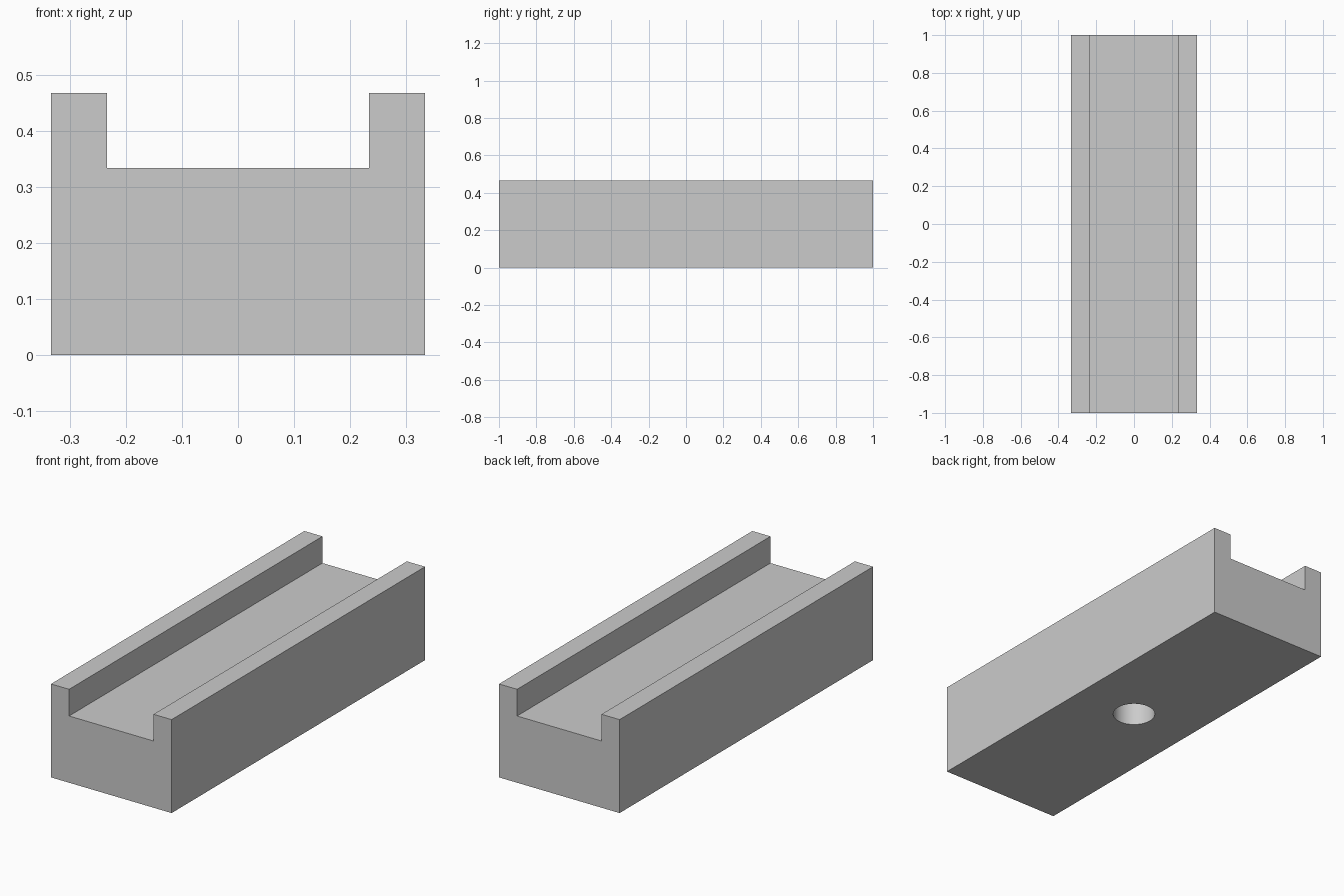
import bpy
import bmesh
import math

LENGTH, HALF_WIDTH, HEIGHT = 2.0, 0.3333, 0.4667
CHANNEL_HALF, CHANNEL_FLOOR = 0.2333, 0.3333
HOLE_RADIUS, HOLE_DEPTH = 0.1, 0.2

cube = bpy.data.objects.get("Cube")
if cube:
    bpy.data.objects.remove(cube, do_unlink=True)

# Plain grey material
grey = bpy.data.materials.new("plain grey")
grey.use_nodes = True
colour = (0.6, 0.6, 0.6, 1)
grey.diffuse_color = colour
grey.node_tree.nodes["Principled BSDF"].inputs["Base Color"].default_value = colour


def add_object(name, bm):
    bmesh.ops.recalc_face_normals(bm, faces=bm.faces)
    mesh = bpy.data.meshes.new(name)
    bm.to_mesh(mesh)
    bm.free()
    mesh.materials.append(grey)
    obj = bpy.data.objects.new(name, mesh)
    bpy.context.collection.objects.link(obj)
    return obj


# Channelled block: mirrored U profile extruded along its length
half = [(HALF_WIDTH, 0), (HALF_WIDTH, HEIGHT),
        (CHANNEL_HALF, HEIGHT), (CHANNEL_HALF, CHANNEL_FLOOR)]
profile = half + [(-x, z) for x, z in reversed(half)]
bm = bmesh.new()
face = bm.faces.new([bm.verts.new((x, -LENGTH / 2, z)) for x, z in profile])
ext = bmesh.ops.extrude_face_region(bm, geom=[face])
moved = [v for v in ext["geom"] if isinstance(v, bmesh.types.BMVert)]
bmesh.ops.translate(bm, verts=moved, vec=(0, LENGTH, 0))
block = add_object("channel_block", bm)

# Blind round hole in the underside
bm = bmesh.new()
bmesh.ops.create_cone(bm, cap_ends=True, segments=64, radius1=HOLE_RADIUS,
                      radius2=HOLE_RADIUS, depth=2 * HOLE_DEPTH)
cutter = add_object("hole_cutter", bm)
cutter.hide_render = True

cut = block.modifiers.new("underside hole", "BOOLEAN")
cut.operation = "DIFFERENCE"
cut.solver = "EXACT"
cut.object = cutter

bpy.ops.object.select_all(action="DESELECT")
bpy.context.view_layer.objects.active = block
block.select_set(True)
bpy.ops.object.modifier_apply(modifier=cut.name)
bpy.data.objects.remove(cutter, do_unlink=True)
bpy.ops.object.shade_smooth_by_angle(angle=math.radians(30))
